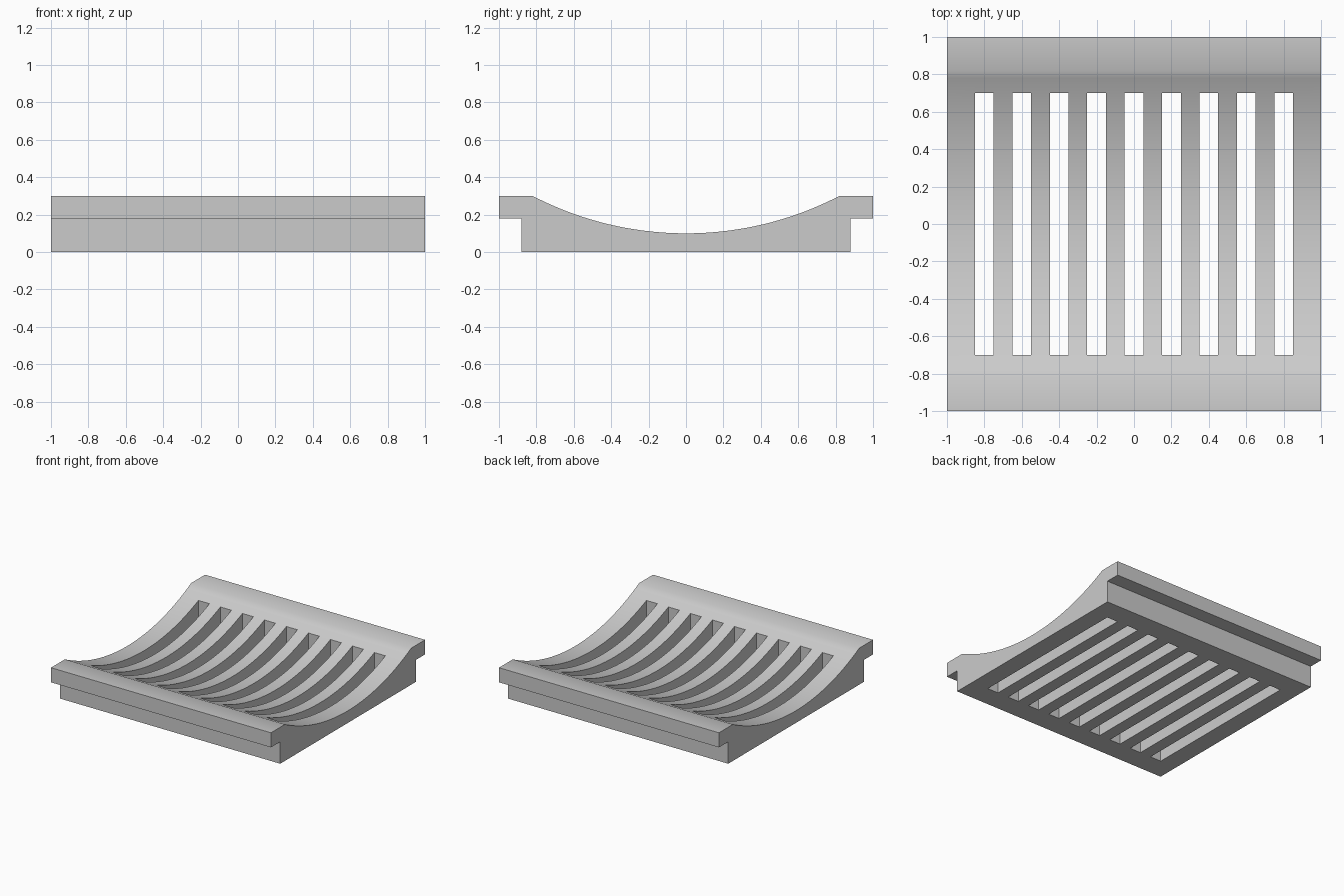
import bpy
import bmesh
import math

cube = bpy.data.objects.get("Cube")
if cube:
    bpy.data.objects.remove(cube, do_unlink=True)

# Main dimensions
HALF = 1.0
TOP, LEDGE, DIP = 0.30, 0.18, 0.10
RIM, FOOT, SLOT_END = 0.82, 0.88, 0.70
SLOT_HALF, PITCH, SLOTS = 0.05, 0.2, 9
STEPS = 40
SAG = TOP - DIP
RADIUS = (RIM ** 2 + SAG ** 2) / (2 * SAG)


def arc_z(y):
    return DIP + RADIUS - math.sqrt(RADIUS ** 2 - y ** 2)


# Cross-section: hollow arc on top, stepped lips at both ends
inner = [SLOT_END * (2 * i / STEPS - 1) for i in range(STEPS + 1)]
rise = [SLOT_END + (RIM - SLOT_END) * i / 3 for i in (1, 2, 3)]
arc_y = [-y for y in reversed(rise)] + inner + rise
profile = [(-HALF, TOP)] + [(y, arc_z(y)) for y in arc_y] + [(HALF, TOP)]
slot_a = 1 + len(rise)
slot_b = slot_a + STEPS
under = len(profile)
profile += [(HALF, LEDGE), (FOOT, LEDGE), (FOOT, 0), (SLOT_END, 0),
            (-SLOT_END, 0), (-FOOT, 0), (-FOOT, LEDGE), (-HALF, LEDGE)]
low_b, low_a = under + 3, under + 4
count = len(profile)

# Stations across the width: outer sides and both sides of every slot
stations = [-HALF]
for i in range(SLOTS):
    centre = (i - (SLOTS - 1) / 2) * PITCH
    stations += [centre - SLOT_HALF, centre + SLOT_HALF]
stations.append(HALF)

bm = bmesh.new()
rings = [[bm.verts.new((x, y, z)) for y, z in profile] for x in stations]

for s in range(len(stations) - 1):
    left, right = rings[s], rings[s + 1]
    is_slot = s % 2 == 1
    for i in range(count):
        if is_slot and (slot_a <= i < slot_b or i == low_b):
            continue
        j = (i + 1) % count
        bm.faces.new((left[i], left[j], right[j], right[i]))
    if is_slot:
        # Long side walls and end walls of the slot
        for ring in (left, right):
            bm.faces.new(ring[slot_a:slot_b + 1] + [ring[low_b], ring[low_a]])
        for top, low in ((slot_a, low_a), (slot_b, low_b)):
            bm.faces.new((left[top], right[top], right[low], left[low]))

# Outer side faces
bm.faces.new(rings[0])
bm.faces.new(rings[-1])
bmesh.ops.recalc_face_normals(bm, faces=bm.faces[:])

mesh = bpy.data.meshes.new("slotted_tray")
bm.to_mesh(mesh)
bm.free()
tray = bpy.data.objects.new("slotted_tray", mesh)
bpy.context.collection.objects.link(tray)

# Plain grey material
grey = bpy.data.materials.new("light_grey")
grey.use_nodes = True
colour = (0.6, 0.6, 0.6, 1)
grey.diffuse_color = colour
grey.node_tree.nodes["Principled BSDF"].inputs["Base Color"].default_value = colour
mesh.materials.append(grey)

# Smooth hollow, sharp edges
bpy.ops.object.select_all(action="DESELECT")
tray.select_set(True)
bpy.context.view_layer.objects.active = tray
bpy.ops.object.shade_smooth_by_angle(angle=math.radians(30))
